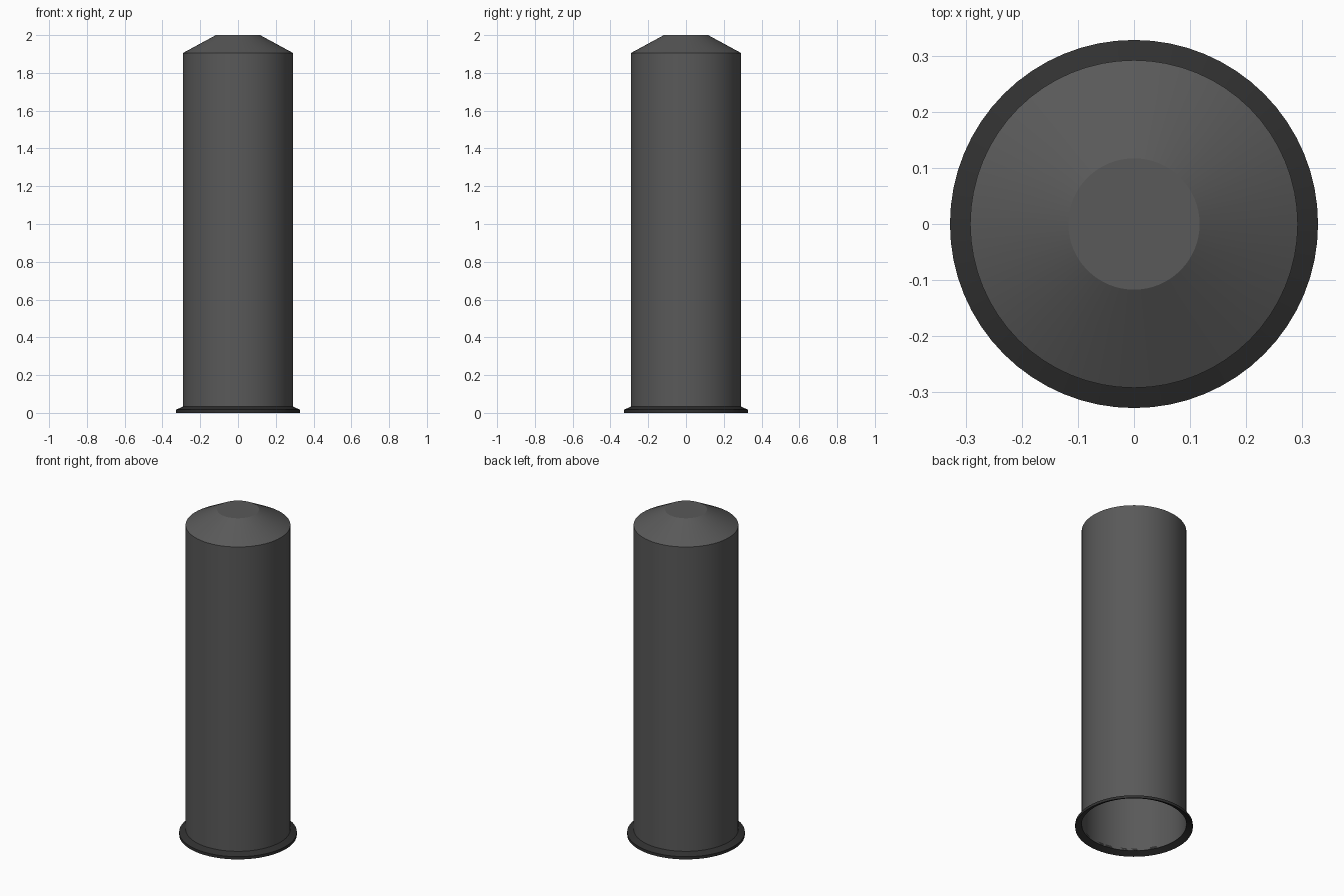
import bpy, bmesh, math

if "Cube" in bpy.data.objects:
    bpy.data.objects.remove(bpy.data.objects["Cube"])

SIDES = 64

def material(name, v):
    m = bpy.data.materials.new(name)
    m.diffuse_color = (v, v, v, 1)
    m.use_nodes = True
    m.node_tree.nodes["Principled BSDF"].inputs["Base Color"].default_value = m.diffuse_color
    return m

def lathe(name, profile, mat, closed=False, cap=False):
    """Revolve (radius, z) points around z."""
    bm = bmesh.new()
    rings = [[bm.verts.new((r * math.cos(2 * math.pi * i / SIDES),
                            r * math.sin(2 * math.pi * i / SIDES), z))
              for i in range(SIDES)] for r, z in profile]
    pairs = list(zip(rings, rings[1:]))
    if closed:
        pairs.append((rings[-1], rings[0]))
    for a, b in pairs:
        for i in range(SIDES):
            j = (i + 1) % SIDES
            bm.faces.new((a[i], a[j], b[j], b[i]))
    if cap:
        bm.faces.new(rings[-1])
    bmesh.ops.recalc_face_normals(bm, faces=bm.faces)
    me = bpy.data.meshes.new(name)
    bm.to_mesh(me)
    bm.free()
    ob = bpy.data.objects.new(name, me)
    bpy.context.collection.objects.link(ob)
    me.materials.append(mat)
    bpy.ops.object.select_all(action='DESELECT')
    ob.select_set(True)
    bpy.context.view_layer.objects.active = ob
    bpy.ops.object.shade_smooth_by_angle(angle=math.radians(25))
    return ob

# Thin open-bottomed tube with a truncated cone top
lathe("tube_body", [(0.292, 0.02), (0.292, 1.905), (0.117, 2.0)],
      material("dark_grey", 0.1), cap=True)

# Sloping flange around the foot
lathe("base_flange", [(0.292, 0.033), (0.328, 0.017), (0.328, 0.0), (0.292, 0.018)],
      material("black_rubber", 0.03), closed=True)
